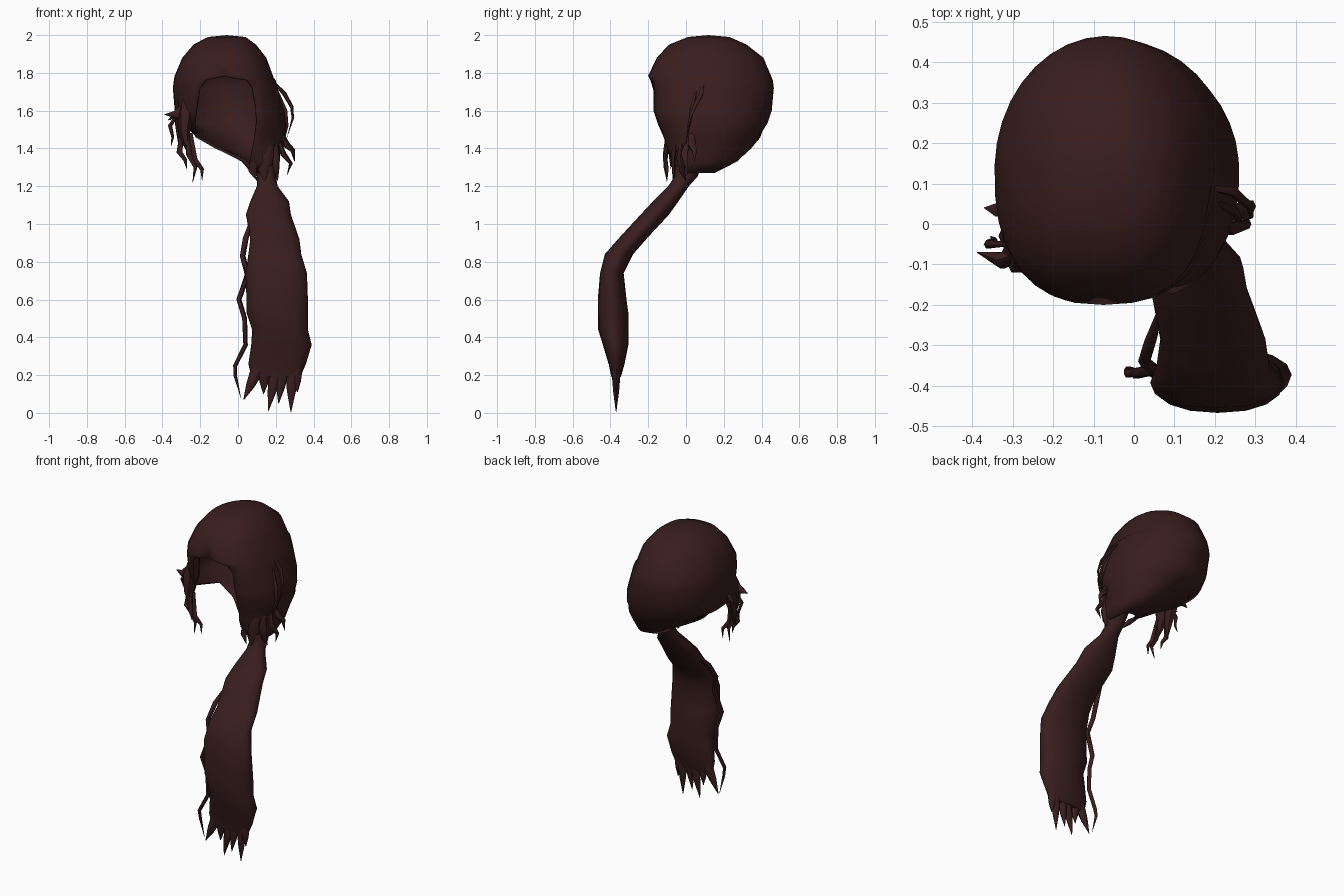
import bpy
import math
from mathutils import Vector

default_cube = bpy.data.objects.get("Cube")
if default_cube:
    bpy.data.objects.remove(default_cube, do_unlink=True)

hair = bpy.data.materials.new("dark brown hair")
hair.use_nodes = True
hair.diffuse_color = (0.041, 0.0125, 0.013, 1)
shader = hair.node_tree.nodes["Principled BSDF"]
shader.inputs["Base Color"].default_value = hair.diffuse_color
shader.inputs["Roughness"].default_value = 0.8


def skin(name, rings, closed=True, caps=True):
    """Join equal-length rings of points into a smooth surface."""
    count = len(rings[0])
    points = [tuple(p) for ring in rings for p in ring]
    faces = []
    for r in range(len(rings) - 1):
        for i in range(count if closed else count - 1):
            j = (i + 1) % count
            a, b = r * count, (r + 1) * count
            faces.append((a + i, b + i, b + j, a + j))
    if caps:
        faces.append(tuple(range(count)))
        faces.append(tuple(reversed(range(len(points) - count, len(points)))))
    mesh = bpy.data.meshes.new(name)
    mesh.from_pydata(points, [], faces)
    mesh.materials.append(hair)
    obj = bpy.data.objects.new(name, mesh)
    bpy.context.collection.objects.link(obj)
    bpy.ops.object.select_all(action="DESELECT")
    obj.select_set(True)
    bpy.context.view_layer.objects.active = obj
    bpy.ops.object.shade_smooth_by_angle(angle=math.radians(60))
    return obj


def rounded(value, power):
    return math.copysign(abs(value) ** power, value)


def section(z, x0, x1, y0, y1, start, end, count, front=1, back=1):
    """Horizontal oval or arc; a power below one squares its front or back."""
    cx, cy, rx, ry = (x0 + x1) / 2, (y0 + y1) / 2, (x1 - x0) / 2, (y1 - y0) / 2
    ring = []
    for i in range(count):
        a = start + (end - start) * i / (count - 1)
        power = front if math.sin(a) < 0 else back
        ring.append((cx + rx * rounded(math.cos(a), power),
                     cy + ry * rounded(math.sin(a), power), z))
    return ring


def lock(name, path, width, depth, taper=0.6, sides=6):
    """Strand of hair that follows a path, with a slim root and a pointed tip."""
    path = [Vector(p) for p in path]
    rings = []
    last = len(path) - 1
    for i, p in enumerate(path):
        along = (path[min(i + 1, last)] - path[max(i - 1, 0)]).normalized()
        across = along.cross(Vector((0, 1, 0))).normalized()
        out = along.cross(across)
        size = max((1 - i / last) ** taper, 0.04) if i else 0.45
        rings.append([p + (across * width * math.cos(a) + out * depth * math.sin(a)) * size
                      for a in (math.tau * k / sides for k in range(sides))])
    return skin(name, rings)


# Cap of hair: height, x range, y range, x range of the face opening
CAP = [
    (2.0, -.06, -.06, .12, .12, 0, 0),
    (1.99, -.16, .04, .01, .23, 0, 0),
    (1.95, -.235, .095, -.09, .32, 0, 0),
    (1.88, -.295, .15, -.155, .41, 0, 0),
    (1.785, -.335, .185, -.2, .45, 0, 0),
    (1.76, -.34, .2, -.2, .46, -.17, .05),
    (1.72, -.345, .21, -.2, .465, -.205, .08),
    (1.6, -.335, .25, -.195, .455, -.225, .1),
    (1.53, -.31, .26, -.165, .43, -.235, .1),
    (1.46, -.225, .25, -.125, .395, -.225, .09),
    (1.4, -.12, .23, -.1, .345, -.12, .075),
    (1.33, .02, .215, -.08, .27, .03, .06),
    (1.27, .07, .2, -.05, .15, .08, .1),
]
FRONT_POWER = 0.8
rings = []
for z, x0, x1, y0, y1, left, right in CAP:
    trim_right = trim_left = 0
    if left != right:
        cx, rx = (x0 + x1) / 2, (x1 - x0) / 2
        trim_right = math.asin(rounded((right - cx) / rx, 1 / FRONT_POWER))
        trim_left = math.asin(min(1, rounded((cx - left) / rx, 1 / FRONT_POWER)))
    rings.append(section(z, x0, x1, y0, y1, trim_right - math.pi / 2,
                         1.5 * math.pi - trim_left, 33, FRONT_POWER))
cap = skin("hair_cap", rings, closed=False, caps=False)
weld = cap.modifiers.new("join front", "WELD")
weld.merge_threshold = 0.0005
thick = cap.modifiers.new("thickness", "SOLIDIFY")
thick.thickness = 0.014
thick.offset = -1

# Ponytail over the shoulder: height, x range, y range
TAIL = [
    (1.34, .08, .2, -.06, .1),
    (1.25, .1, .2, -.06, .06),
    (1.2, .1, .21, -.095, .015),
    (1.12, .065, .27, -.175, -.04),
    (1.05, .042, .28, -.24, -.09),
    (.92, .065, .325, -.36, -.21),
    (.84, .055, .335, -.43, -.28),
    (.74, .04, .365, -.455, -.33),
    (.6, .045, .37, -.467, -.315),
    (.53, .045, .37, -.467, -.305),
    (.44, .075, .37, -.465, -.305),
    (.36, .07, .39, -.44, -.305),
    (.26, .055, .36, -.41, -.325),
    (.19, .07, .33, -.395, -.345),
]
skin("ponytail", [section(*row, 0, math.tau * 15 / 16, 16, 0.9) for row in TAIL])

# Pointed ends of the ponytail: root x, tip x, tip height
for root, tip, low in ((.1, .03, .07), (.14, .135, .1), (.2, .16, .01),
                       (.235, .215, .05), (.285, .28, .005), (.305, .315, .11)):
    lock("ponytail_tip", [(root, -.365, .33), (root, -.37, .22),
                          ((root + tip) / 2, -.37, (.22 + low) / 2), (tip, -.37, low)],
         .045, .035)

# Loose wavy strand beside the ponytail
lock("loose_strand", [(.07, -.2, 1.02), (.04, -.29, .92), (.025, -.34, .83), (.05, -.36, .73),
                      (.005, -.37, .6), (.035, -.36, .5), (.04, -.36, .36), (-.015, -.37, .25),
                      (-.015, -.36, .2), (.015, -.36, .08)], .016, .016, taper=.25)

# Locks that frame the right side of the face: width, depth, path
RIGHT = [
    (.06, .075, [(-.275, -.04, 1.7), (-.28, -.07, 1.58), (-.285, -.085, 1.48),
                 (-.26, -.1, 1.36)]),
    (.045, .06, [(-.29, -.02, 1.66), (-.3, -.03, 1.54), (-.3, -.05, 1.46), (-.305, -.06, 1.37)]),
    (.04, .035, [(-.27, -.07, 1.64), (-.325, -.09, 1.575), (-.388, -.07, 1.58)]),
    (.025, .03, [(-.3, .03, 1.62), (-.335, .035, 1.57), (-.37, .04, 1.55)]),
    (.015, .015, [(-.32, -.05, 1.58), (-.36, -.05, 1.52), (-.345, -.04, 1.46),
                  (-.355, -.03, 1.41)]),
    (.02, .018, [(-.27, -.1, 1.48), (-.26, -.11, 1.37), (-.225, -.11, 1.3), (-.24, -.1, 1.22)]),
    (.02, .018, [(-.25, -.09, 1.48), (-.23, -.11, 1.34), (-.19, -.1, 1.29), (-.19, -.1, 1.23)]),
    (.02, .018, [(-.3, -.07, 1.48), (-.31, -.08, 1.38), (-.28, -.08, 1.34), (-.27, -.08, 1.29)]),
]
for width, depth, path in RIGHT:
    lock("right_face_lock", path, width, depth)

# Locks on the left side and around the gather
LEFT = [
    (.014, .016, [(.19, .09, 1.75), (.245, .08, 1.69), (.285, .045, 1.62), (.29, .02, 1.56),
                  (.26, .005, 1.46)]),
    (.014, .014, [(.21, .05, 1.7), (.25, .03, 1.6), (.26, .015, 1.52), (.24, 0, 1.42)]),
    (.025, .03, [(.22, .03, 1.5), (.255, .03, 1.42), (.29, .045, 1.39), (.3, .045, 1.33)]),
    (.02, .025, [(.21, .02, 1.46), (.24, -.01, 1.37), (.28, 0, 1.32), (.26, .01, 1.26)]),
    (.04, .03, [(.12, -.05, 1.45), (.1, -.055, 1.35), (.075, -.05, 1.28), (.1, -.06, 1.23)]),
    (.05, .03, [(.16, -.05, 1.47), (.15, -.06, 1.36), (.135, -.06, 1.28), (.14, -.07, 1.22)]),
    (.035, .03, [(.19, -.02, 1.45), (.195, -.03, 1.35), (.2, -.02, 1.28), (.21, 0, 1.23)]),
]
for width, depth, path in LEFT:
    lock("left_face_lock", path, width, depth)
